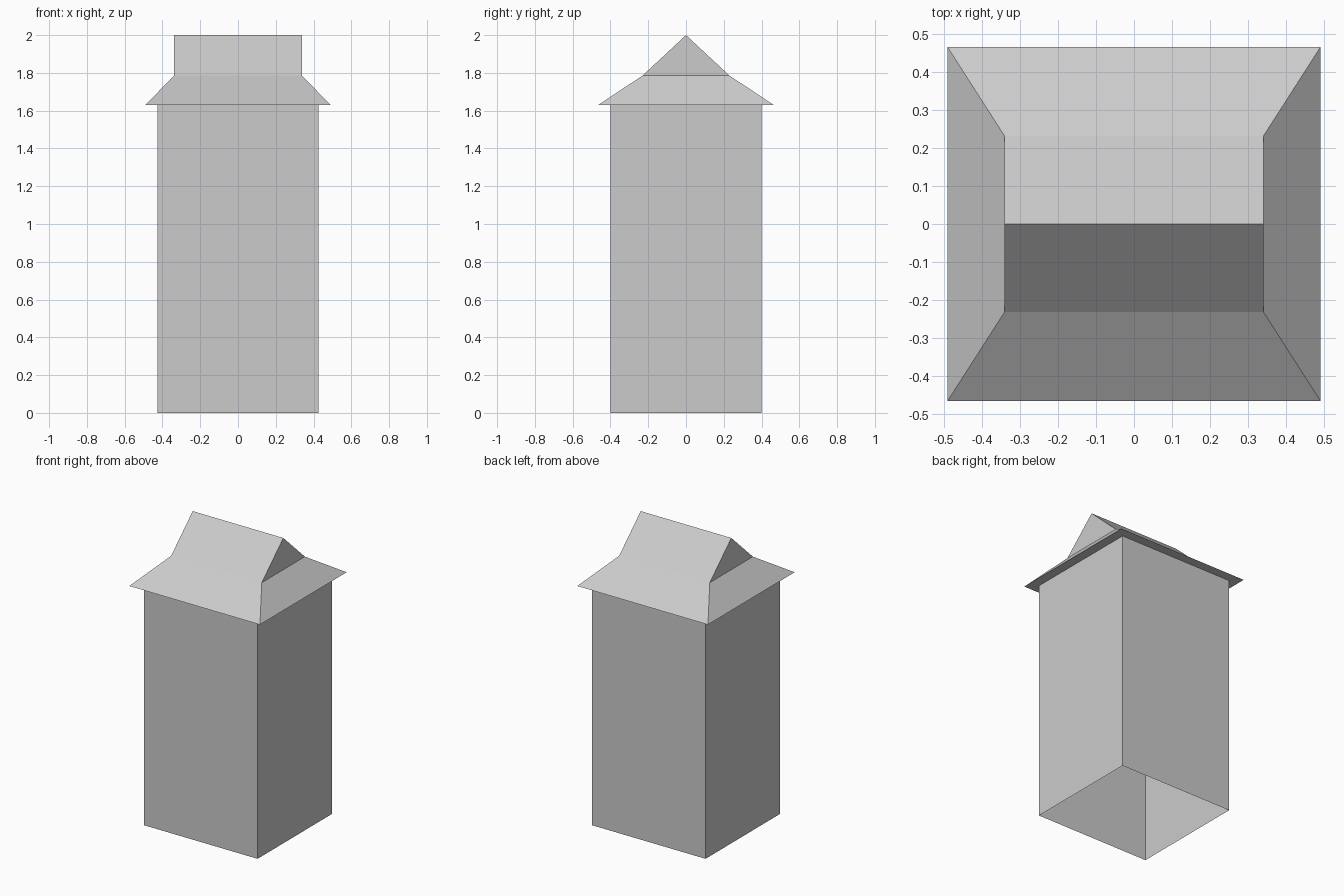
import bpy
import bmesh

cube = bpy.data.objects.get("Cube")
if cube:
    bpy.data.objects.remove(cube, do_unlink=True)

# One plain grey for the whole building
grey = bpy.data.materials.new("light_grey")
grey.use_nodes = True
colour = (0.6, 0.6, 0.6, 1)
grey.diffuse_color = colour
grey.node_tree.nodes["Principled BSDF"].inputs["Base Color"].default_value = colour


def rectangle(bm, half_x, half_y, z):
    corners = ((-1, -1), (1, -1), (1, 1), (-1, 1))
    return [bm.verts.new((x * half_x, y * half_y, z)) for x, y in corners]


def bridge(bm, lower, upper):
    for i in range(4):
        j = (i + 1) % 4
        bm.faces.new((lower[i], lower[j], upper[j], upper[i]))


def finish(bm, name):
    mesh = bpy.data.meshes.new(name)
    bm.to_mesh(mesh)
    bm.free()
    mesh.materials.append(grey)
    obj = bpy.data.objects.new(name, mesh)
    bpy.context.collection.objects.link(obj)


EAVE_Z, GABLE_Z, RIDGE_Z = 1.63, 1.785, 2.0

# Four walls, open at the bottom
bm = bmesh.new()
bridge(bm, rectangle(bm, 0.427, 0.4, 0), rectangle(bm, 0.427, 0.4, EAVE_Z))
finish(bm, "walls")

# Roof: hipped skirt with a flat soffit, topped by a small gable
bm = bmesh.new()
eave = rectangle(bm, 0.49, 0.465, EAVE_Z)
base = rectangle(bm, 0.34, 0.231, GABLE_Z)
ridge = [bm.verts.new((x, 0, RIDGE_Z)) for x in (-0.34, 0.34)]
bm.faces.new(eave[::-1])
bridge(bm, eave, base)
bm.faces.new((base[0], base[1], ridge[1], ridge[0]))
bm.faces.new((base[2], base[3], ridge[0], ridge[1]))
bm.faces.new((base[1], base[2], ridge[1]))
bm.faces.new((base[3], base[0], ridge[0]))
finish(bm, "roof")
